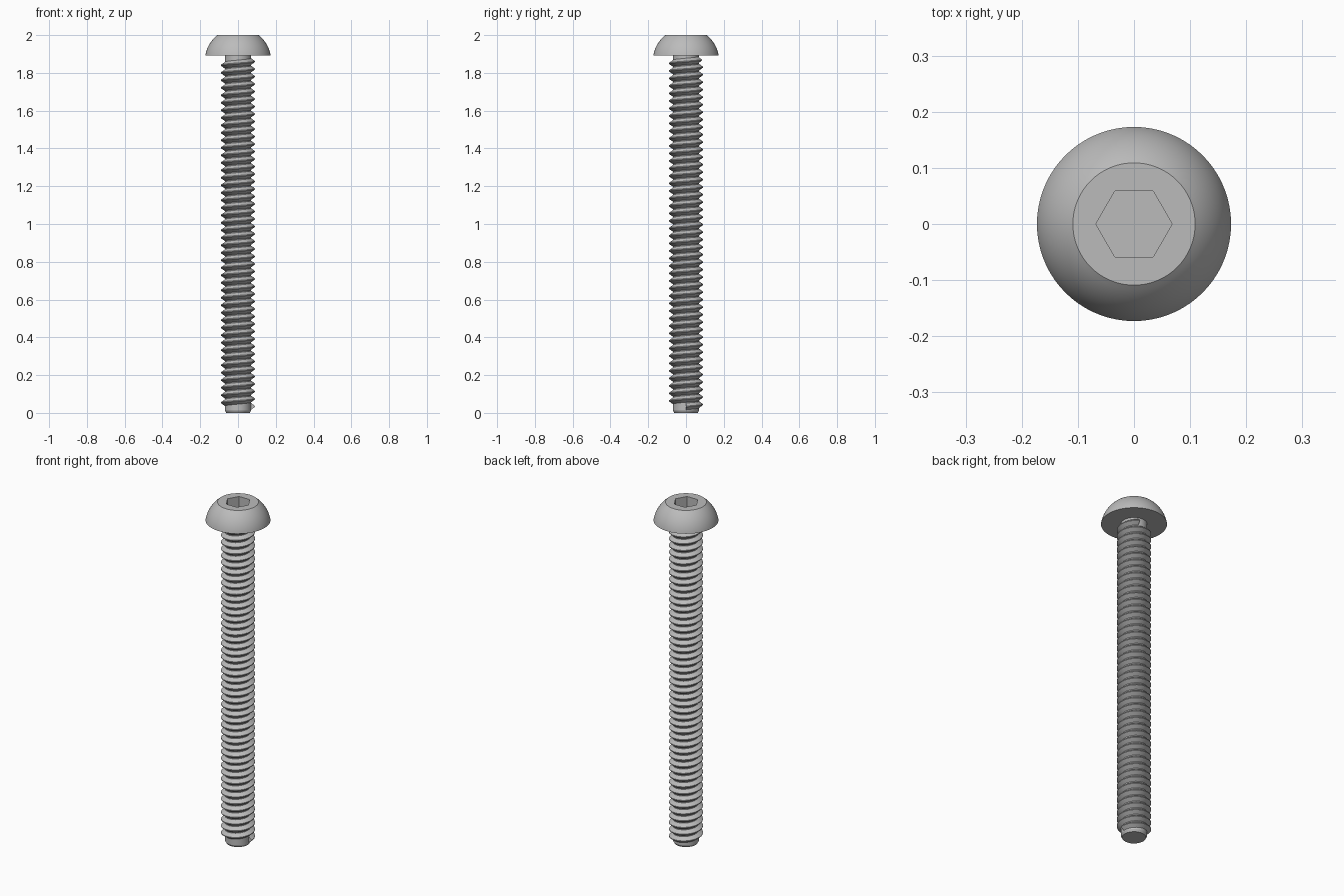
import bpy, bmesh
from math import cos, sin, pi, sqrt, atan2

if "Cube" in bpy.data.objects:
    bpy.data.objects.remove(bpy.data.objects["Cube"], do_unlink=True)

steel = bpy.data.materials.new("grey_steel")
steel.use_nodes = True
GREY = (0.5, 0.5, 0.5, 1)
steel.diffuse_color = GREY
steel.node_tree.nodes["Principled BSDF"].inputs["Base Color"].default_value = GREY

SEG = 72          # sides of the head
HEAD_Z = 1.893    # underside of the head
HEAD_R, FLAT_R = 0.173, 0.109
ROOT_R, CREST_R = 0.069, 0.09
PITCH = 0.0397


def finish(name, bm):
    bmesh.ops.recalc_face_normals(bm, faces=bm.faces)
    mesh = bpy.data.meshes.new(name)
    bm.to_mesh(mesh)
    bm.free()
    mesh.materials.append(steel)
    ob = bpy.data.objects.new(name, mesh)
    bpy.context.collection.objects.link(ob)
    bpy.ops.object.select_all(action='DESELECT')
    ob.select_set(True)
    bpy.context.view_layer.objects.active = ob
    bpy.ops.object.shade_smooth_by_angle(angle=pi / 6)
    return ob


def ring(bm, r, z, n):
    return [bm.verts.new((r * cos(2 * pi * i / n), r * sin(2 * pi * i / n), z))
            for i in range(n)]


def bridge(bm, a, b):
    n = len(a)
    for i in range(n):
        bm.faces.new((a[i], a[(i + 1) % n], b[(i + 1) % n], b[i]))


# Domed head: a slice of a sphere with a flat top
bm = bmesh.new()
h = 2 - HEAD_Z
d = (HEAD_R ** 2 - FLAT_R ** 2 - h * h) / (2 * h)
ball = sqrt(HEAD_R ** 2 + d * d)
a0, a1 = atan2(d, HEAD_R), atan2(d + h, FLAT_R)
rings = []
for k in range(13):
    a = a0 + (a1 - a0) * k / 12
    rings.append(ring(bm, ball * cos(a), HEAD_Z - d + ball * sin(a), SEG))
for lo, hi in zip(rings, rings[1:]):
    bridge(bm, lo, hi)
bm.faces.new(rings[0])

# Hexagonal socket sunk into the flat top
rim, floor = ring(bm, 0.068, 2, 6), ring(bm, 0.068, 1.94, 6)
top, step = rings[-1], SEG // 6
for i in range(6):
    arc = [top[(i * step + j) % SEG] for j in range(step + 1)]
    bm.faces.new(arc + [rim[(i + 1) % 6], rim[i]])
bridge(bm, rim, floor)
bm.faces.new(floor)
finish("head", bm)

# Shank core with a chamfered tip
bm = bmesh.new()
rings = [ring(bm, r, z, 48) for r, z in
         ((0.062, 0), (ROOT_R, 0.012), (ROOT_R, HEAD_Z))]
for lo, hi in zip(rings, rings[1:]):
    bridge(bm, lo, hi)
bm.faces.new(rings[0])
bm.faces.new(rings[-1])
finish("shank", bm)

# Right-handed V thread swept up the shank
bm = bmesh.new()
N = 36
START, END = 0.034, 1.868
root, crest = PITCH * 0.46, PITCH * 0.06
profile = ((ROOT_R - 0.001, -root), (CREST_R, -crest),
           (CREST_R, crest), (ROOT_R - 0.001, root))
prev = None
for i in range(int((END - START) / PITCH * N) + 1):
    a, z = 2 * pi * i / N, START + PITCH * i / N
    cur = [bm.verts.new((r * cos(a), r * sin(a), z + dz)) for r, dz in profile]
    if prev:
        bridge(bm, prev, cur)
    else:
        bm.faces.new(cur)
    prev = cur
bm.faces.new(prev)
finish("thread", bm)
